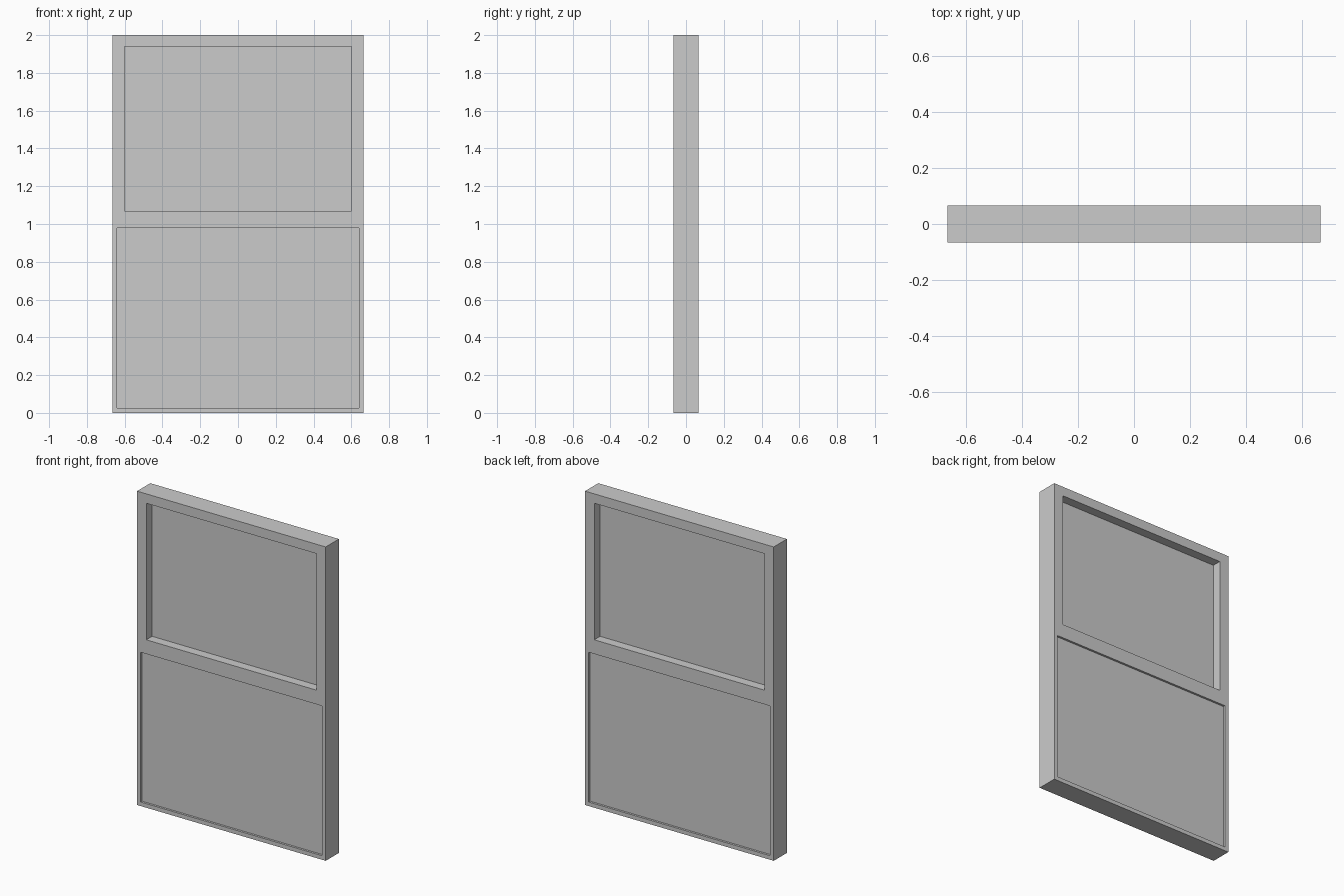
import bpy, bmesh

if "Cube" in bpy.data.objects:
    bpy.data.objects.remove(bpy.data.objects["Cube"])

HALF_DEPTH = 0.0665
# (left/right half width, bottom, top)
OUTLINE = (0.665, 0.0, 2.0)
UPPER = (0.60, 1.07, 1.94)
LOWER = (0.64, 0.026, 0.98)


def frame(name, loops, half_depth):
    """Rectangular outline with rectangular openings, extruded in y."""
    curve = bpy.data.curves.new(name, 'CURVE')
    curve.dimensions = '2D'
    curve.fill_mode = 'BOTH'
    curve.extrude = half_depth
    for w, z0, z1 in loops:
        spline = curve.splines.new('POLY')
        spline.points.add(3)
        for p, (x, z) in zip(spline.points, [(-w, z0), (w, z0), (w, z1), (-w, z1)]):
            p.co = (x, z, 0, 1)
        spline.use_cyclic_u = True
    temp = bpy.data.objects.new(name + "_curve", curve)
    mesh = bpy.data.meshes.new_from_object(temp)
    bpy.data.objects.remove(temp)
    # Stand upright and weld the shell
    bm = bmesh.new()
    bm.from_mesh(mesh)
    for v in bm.verts:
        x, y, z = v.co
        v.co = (x, -z, y)
    bmesh.ops.remove_doubles(bm, verts=bm.verts, dist=1e-4)
    bmesh.ops.recalc_face_normals(bm, faces=bm.faces)
    for f in bm.faces:
        f.smooth = False
    bm.to_mesh(mesh)
    bm.free()
    mesh.name = name
    obj = bpy.data.objects.new(name, mesh)
    bpy.context.collection.objects.link(obj)
    return obj


def panel(name, opening, half_depth):
    """Box that fills an opening."""
    w, z0, z1 = opening
    bpy.ops.mesh.primitive_cube_add(size=2, location=(0, 0, (z0 + z1) / 2))
    obj = bpy.context.object
    obj.name = name
    obj.scale = (w, half_depth, (z1 - z0) / 2)
    bpy.ops.object.transform_apply(location=False, rotation=False, scale=True)
    return obj


# Surrounding frame with two openings
frame("window_frame", [OUTLINE, UPPER, LOWER], HALF_DEPTH)
# Thin pane set deep in the upper opening
panel("upper_pane", UPPER, 0.008)
# Thick panel nearly flush with the frame below
panel("lower_panel", LOWER, 0.053)
